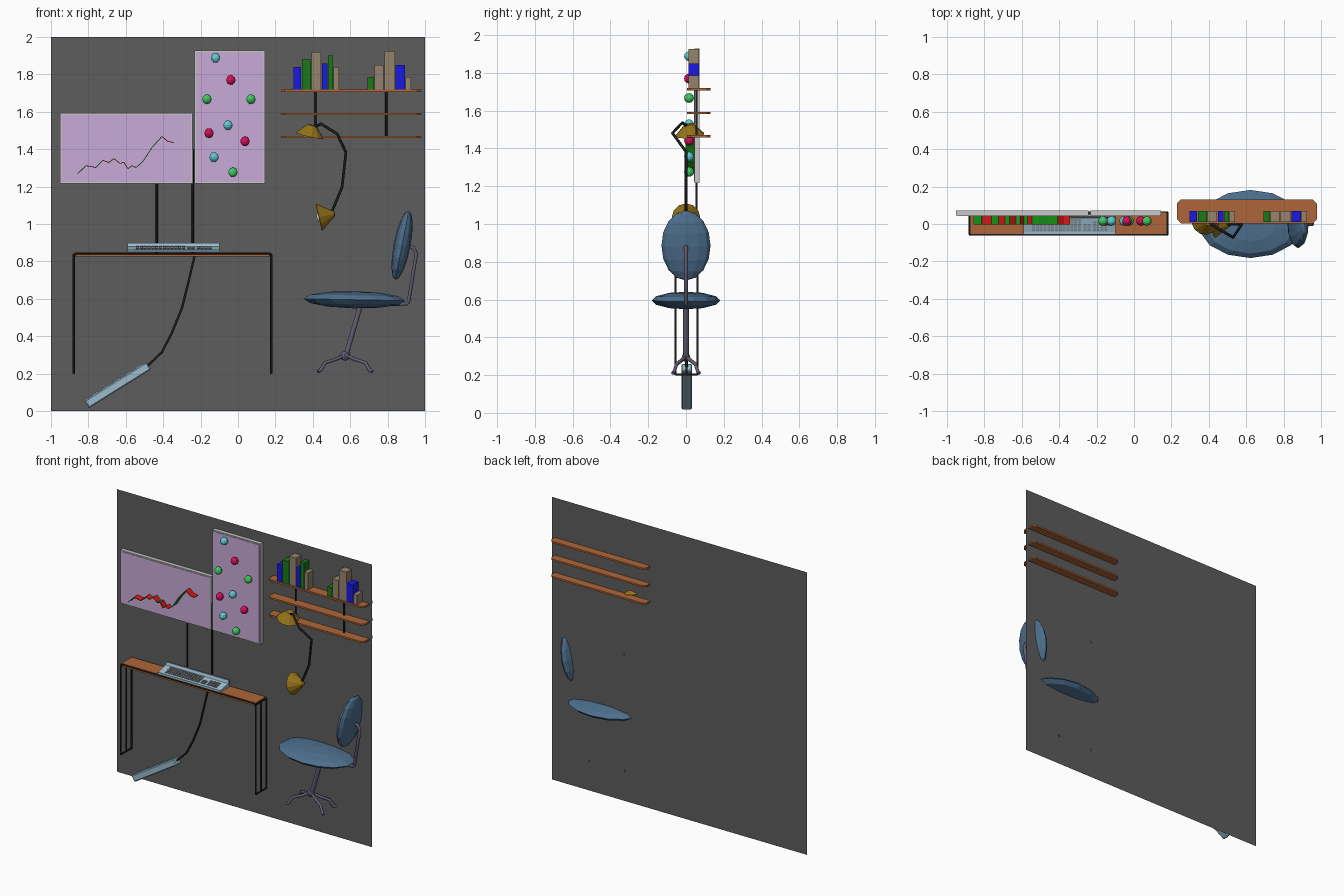
import bpy, bmesh, math
from mathutils import Vector, Matrix

if "Cube" in bpy.data.objects:
    bpy.data.objects.remove(bpy.data.objects["Cube"])

MATS = {}

def paint(ob, name):
    if name:
        if name not in MATS:
            m = bpy.data.materials.new(name)
            m.diffuse_color = COLORS[name] + (1,)
            m.use_nodes = True
            m.node_tree.nodes["Principled BSDF"].inputs["Base Color"].default_value = m.diffuse_color
            MATS[name] = m
        ob.data.materials.append(MATS[name])
    return ob

COLORS = {
    "wall": (0.11, 0.11, 0.11), "black": (0.012, 0.012, 0.012), "wood": (0.42, 0.13, 0.04),
    "lilac": (0.58, 0.40, 0.68), "pale_blue": (0.33, 0.50, 0.60), "key_grey": (0.25, 0.27, 0.30),
    "steel_blue": (0.075, 0.16, 0.27), "frame_grey": (0.12, 0.11, 0.17), "brass": (0.30, 0.17, 0.01),
    "red": (0.70, 0.01, 0.01), "green": (0.01, 0.35, 0.01), "book_green": (0.01, 0.19, 0.01),
    "blue": (0.01, 0.01, 0.75), "tan": (0.30, 0.23, 0.15), "cyan": (0.12, 0.60, 0.65),
    "crimson": (0.65, 0.005, 0.11), "mint": (0.05, 0.60, 0.12), "bulb": (0.9, 0.88, 0.75),
}

def finish(bm, name, color):
    bmesh.ops.recalc_face_normals(bm, faces=bm.faces)
    me = bpy.data.meshes.new(name)
    bm.to_mesh(me)
    bm.free()
    ob = bpy.data.objects.new(name, me)
    bpy.context.collection.objects.link(ob)
    return paint(ob, color)

def add_box(bm, lo, hi, rot=None):
    """Box between two corners, optionally turned about its centre."""
    lo, hi = Vector(lo), Vector(hi)
    m = Matrix.Translation((lo + hi) / 2) @ (rot or Matrix()) @ Matrix.Diagonal((*(hi - lo), 1))
    bmesh.ops.create_cube(bm, size=1, matrix=m)

def box(name, lo, hi, color, rot=None):
    bm = bmesh.new()
    add_box(bm, lo, hi, rot)
    return finish(bm, name, color)

def prism(name, pts, offset, color):
    bm = bmesh.new()
    f = bm.faces.new([bm.verts.new(p) for p in pts])
    r = bmesh.ops.extrude_face_region(bm, geom=[f])
    vs = [g for g in r["geom"] if isinstance(g, bmesh.types.BMVert)]
    bmesh.ops.translate(bm, verts=vs, vec=offset)
    if f.is_valid is False or len(bm.faces) == len(pts) + 1:
        bm.faces.new([v for v in bm.verts if v not in vs])
    return finish(bm, name, color)

def pipe(name, pts, r, color):
    cu = bpy.data.curves.new(name, "CURVE")
    cu.dimensions = "3D"
    cu.bevel_depth, cu.bevel_resolution, cu.use_fill_caps = r, 1, True
    sp = cu.splines.new("POLY")
    sp.points.add(len(pts) - 1)
    for p, co in zip(sp.points, pts):
        p.co = (*co, 1)
    ob = bpy.data.objects.new(name, cu)
    bpy.context.collection.objects.link(ob)
    return paint(ob, color)

def ball(name, loc, scale, color, seg=10, rings=6, rot=None):
    bm = bmesh.new()
    m = Matrix.Translation(loc) @ (rot or Matrix()) @ Matrix.Diagonal((*scale, 1))
    bmesh.ops.create_uvsphere(bm, u_segments=seg, v_segments=rings, radius=1, matrix=m)
    return finish(bm, name, color)

def frustum(name, wide, narrow, r1, r2, color, caps):
    wide, narrow = Vector(wide), Vector(narrow)
    d = narrow - wide
    m = Matrix.Translation((wide + narrow) / 2) @ d.to_track_quat("Z", "Y").to_matrix().to_4x4()
    bm = bmesh.new()
    bmesh.ops.create_cone(bm, cap_ends=caps, segments=12, radius1=r1, radius2=r2,
                          depth=d.length, matrix=m)
    return finish(bm, name, color)

# Back wall
bm = bmesh.new()
bm.faces.new([bm.verts.new(p) for p in ((-1, .072, 0), (1, .072, 0), (1, .072, 2), (-1, .072, 2))])
finish(bm, "wall", "wall")

# Desk: wooden top, black rim and three legs at each end
box("desk_top", (-.875, -.053, .826), (.175, .062, .848), "wood")
for y in (-.056, .062):
    pipe("desk_frame", [(-.878, y, .2), (-.878, y, .825), (-.868, y, .842),
                        (.168, y, .842), (.178, y, .825), (.178, y, .2)], .006, "black")
for x in (-.878, .178):
    pipe("desk_middle_leg", [(x, .003, .2), (x, .003, .835)], .006, "black")
    for z in (.203, .838):
        pipe("desk_crossbar", [(x, -.056, z), (x, .062, z)], .006, "black")

# Keyboard with key rows
X0, X1 = -.59, -.10
prism("keyboard", [(X0, y, z) for y, z in ((-.056, .849), (-.056, .862), (-.042, .862), (.032, .880),
                                           (.040, .898), (.05, .898), (.05, .849))],
      (X1 - X0, 0, 0), "pale_blue")
bm = bmesh.new()
tilt = Matrix.Rotation(math.atan2(.018, .074), 4, "X")
for start, cols, rows in ((-.545, 13, 5), (-.270, 2, 3), (-.220, 4, 4)):
    for i in range(cols):
        for j in range(rows):
            x, y = start + i * .0205, -.036 + j * .0135
            z = .862 + (y + .042) * .243
            add_box(bm, (x, y, z - .002), (x + .016, y + .0095, z + .006), tilt)
finish(bm, "keys", "key_grey")

# Boards on posts
for n, (x0, x1, z0, z1) in {"chart_board": (-.952, -.242, 1.217, 1.593),
                            "pin_board": (-.233, .145, 1.217, 1.928)}.items():
    box(n + "_frame", (x0, .046, z0), (x1, .071, z1), None)
    box(n + "_face", (x0 + .008, .042, z0 + .008), (x1 - .008, .047, z1 - .008), "lilac")
pipe("board_post", [(-.435, .055, .845), (-.435, .055, 1.23)], .006, "black")
pipe("board_post", [(-.242, .055, .845), (-.242, .055, 1.4)], .006, "black")

# Chart line: green strips rise, red strips fall
chart = [(-.858, 1.268), (-.813, 1.312), (-.76, 1.302), (-.722, 1.34), (-.69, 1.329), (-.664, 1.35),
         (-.632, 1.324), (-.61, 1.33), (-.589, 1.296), (-.567, 1.312), (-.545, 1.302),
         (-.508, 1.334), (-.46, 1.409), (-.407, 1.468), (-.374, 1.441), (-.342, 1.436)]
for (xa, za), (xb, zb) in zip(chart, chart[1:]):
    cx, cz, l = (xa + xb) / 2, (za + zb) / 2, math.hypot(xb - xa, zb - za) / 2
    box("chart_strip", (cx - l, -.003, cz - .002), (cx + l, .043, cz + .002),
        "green" if zb > za else "red", Matrix.Rotation(-math.atan2(zb - za, xb - xa), 4, "Y"))

# Pins
for x, z, c in ((-.12, 1.888, "cyan"), (-.038, 1.77, "crimson"), (-.166, 1.667, "mint"),
                (.069, 1.667, "mint"), (-.054, 1.528, "cyan"), (-.155, 1.486, "crimson"),
                (.037, 1.442, "crimson"), (-.128, 1.357, "cyan"), (-.027, 1.276, "mint")):
    ball("pin", (x, .016, z), (.026,) * 3, c)

# Shelves with chamfered corners, and their uprights
for z in (1.465, 1.588, 1.713):
    a, b, y0, y1, c = .23, .978, .004, .13, .02
    prism("shelf", [(a + c, y0, z - .006), (b - c, y0, z - .006), (b, y0 + c, z - .006),
                    (b, y1 - c, z - .006), (b - c, y1, z - .006), (a + c, y1, z - .006),
                    (a, y1 - c, z - .006), (a, y0 + c, z - .006)], (0, 0, .012), "wood")
for x in (.415, .792):
    pipe("shelf_upright", [(x, .055, 1.465), (x, .055, 1.715)], .006, "black")

# Books: left edge, right edge, top
for x0, x1, z, c in ((.297, .337, 1.84, "blue"), (.341, .391, 1.88, "book_green"),
                     (.394, .445, 1.92, "tan"), (.448, .478, 1.857, "blue"),
                     (.480, .509, 1.902, "book_green"), (.511, .54, 1.84, "tan"),
                     (.693, .727, 1.787, "book_green"), (.73, .777, 1.85, "tan"),
                     (.783, .84, 1.926, "tan"), (.843, .893, 1.85, "blue"),
                     (.896, .925, 1.787, "tan")):
    box("book", (x0, .012, 1.718), (x1, .07, z), c)

# Lamp: base, bent arm, open shade and bulb
frustum("lamp_base", (.383, .02, 1.472), (.396, .015, 1.528), .078, .024, "brass", True)
pipe("lamp_arm", [(.40, .01, 1.515), (.443, -.02, 1.536), (.53, -.072, 1.482), (.577, .0, 1.383),
                  (.556, .0, 1.196), (.495, .0, 1.05)], .008, "black")
shade = frustum("lamp_shade", (.434, 0, 1.036), (.502, 0, 1.052), .075, .022, "brass", False)
shade.modifiers.new("thickness", "SOLIDIFY").thickness = .004
ball("lamp_socket", (.498, 0, 1.051), (.022,) * 3, "brass", 8, 6)
ball("lamp_bulb", (.448, 0, 1.039), (.03,) * 3, "bulb")

# Chair: cushions, back bracket, column, four feet
ball("seat", (.622, 0, .595), (.278, .182, .046), "steel_blue", 14, 6, Matrix.Rotation(.02, 4, "Y"))
ball("chair_back", (.877, 0, .886), (.045, .13, .188), "steel_blue", 12, 8, Matrix.Rotation(.19, 4, "Y"))
pipe("back_bracket", [(.82, 0, .572), (.90, 0, .572), (.912, 0, .585), (.953, 0, .84),
                      (.94, 0, .872), (.90, 0, .885)], .011, "frame_grey")
pipe("chair_column", [(.655, 0, .565), (.575, 0, .29)], .015, "frame_grey")
ball("chair_hub", (.573, 0, .295), (.028, .022, .026), "frame_grey", 8, 6)
for sx in (-1, 1):
    for sy in (-1, 1):
        pipe("chair_foot", [(.573 + sx * a, sy * b, z) for a, b, z in
                            ((.0, .0, .30), (.05, .025, .277), (.108, .05, .258),
                             (.130, .062, .22), (.145, .070, .21))], .010, "frame_grey")

# Power strip on a cable under the desk
turn = Matrix.Rotation(-math.radians(32), 4, "Y")
bm = bmesh.new()
add_box(bm, (-.195, -.024, -.025), (.195, .032, .022))
bmesh.ops.bevel(bm, geom=list(bm.edges), offset=.006, segments=1, affect="EDGES")
for i in range(5):
    x = -.15 + i * .07
    add_box(bm, (x, -.012, .018), (x + .04, .02, .028))
bmesh.ops.transform(bm, verts=bm.verts, matrix=Matrix.Translation((-.644, 0, .14)) @ turn)
finish(bm, "power_strip", "pale_blue")
pipe("cable", [(-.232, .003, .83), (-.265, .003, .69), (-.30, .003, .55), (-.353, .003, .42),
               (-.406, .003, .316), (-.48, .003, .245)], .007, "black")
